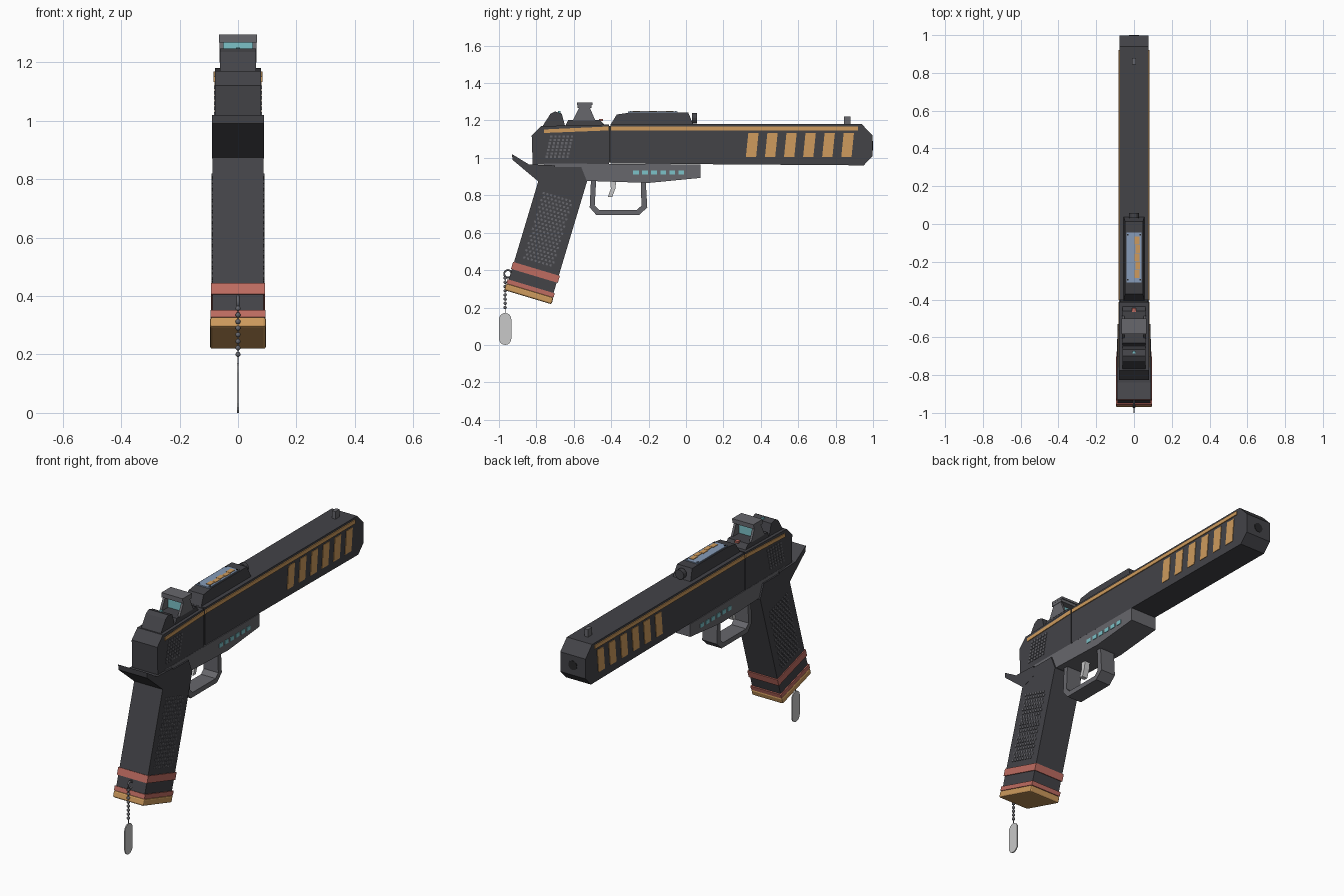
import bpy, bmesh, math
from mathutils import Matrix

old = bpy.data.objects.get("Cube")
if old:
    bpy.data.objects.remove(old, do_unlink=True)


def material(name, r, g, b):
    m = bpy.data.materials.new(name)
    m.diffuse_color = (r, g, b, 1)
    m.use_nodes = True
    m.node_tree.nodes["Principled BSDF"].inputs["Base Color"].default_value = (r, g, b, 1)
    return m


DARK = material("dark_gunmetal", .056, .056, .064)
BLACK = material("black", .02, .02, .022)
GREY = material("mid_grey", .135, .135, .15)
GOLD = material("gold", .62, .33, .11)
RED = material("coral_red", .52, .15, .12)
TEAL = material("teal", .2, .54, .58)
BLUE = material("panel_blue", .24, .33, .48)
SILVER = material("silver", .58, .58, .58)


def finish(name, bm, mat, smooth=False):
    bmesh.ops.recalc_face_normals(bm, faces=bm.faces)
    me = bpy.data.meshes.new(name)
    for f in bm.faces:
        f.smooth = smooth
    bm.to_mesh(me)
    bm.free()
    me.materials.append(mat)
    ob = bpy.data.objects.new(name, me)
    bpy.context.collection.objects.link(ob)
    return ob


def add_prism(bm, pts, x0, x1):
    """Side profile in (y, z), extruded along x."""
    a = [bm.verts.new((x0, y, z)) for y, z in pts]
    b = [bm.verts.new((x1, y, z)) for y, z in pts]
    bm.faces.new(a)
    bm.faces.new(b[::-1])
    for i in range(len(pts)):
        j = (i + 1) % len(pts)
        bm.faces.new((a[i], b[i], b[j], a[j]))


def prism(name, pts, half, mat, bevel=0):
    bm = bmesh.new()
    add_prism(bm, pts, -half, half)
    ob = finish(name, bm, mat)
    if bevel:
        mod = ob.modifiers.new("Bevel", "BEVEL")
        mod.width, mod.segments = bevel, 2
    return ob


def side_plates(name, profiles, x0, x1, mat):
    """The same raised plates on both sides."""
    bm = bmesh.new()
    for pts in profiles:
        for s in (1, -1):
            add_prism(bm, pts, s * x0, s * x1)
    return finish(name, bm, mat)


def rect(y0, y1, z0, z1):
    return [(y0, z0), (y1, z0), (y1, z1), (y0, z1)]


def cylinder(name, y, z, r, depth, mat):
    bm = bmesh.new()
    bmesh.ops.create_cone(bm, cap_ends=True, segments=16, radius1=r, radius2=r, depth=depth,
                          matrix=Matrix.Translation((0, y, z)) @ Matrix.Rotation(math.pi / 2, 4, "X"))
    return finish(name, bm, mat)


# Slide, in two parts with a thin gap
prism("front_slide", [(-.403, .97), (.95, .96), (.998, 1.01), (.998, 1.12), (.94, 1.18), (-.403, 1.18)], .078, DARK)
prism("rear_slide", [(-.412, .965), (-.82, .965), (-.825, 1.12), (-.775, 1.17), (-.412, 1.178)], .079, DARK)
prism("slide_core", rect(-.43, -.39, .975, 1.17), .074, BLACK)
cylinder("muzzle", .997, 1.065, .026, .006, BLACK)

# Gold markings on the slide
side_plates("slide_stripes", [[(y, 1.005), (y + .055, 1.005), (y + .068, 1.133), (y + .013, 1.133)]
                              for y in (.32 + .102 * i for i in range(6))], .077, .081, GOLD)
side_plates("slide_lines", [rect(-.403, .92, 1.147, 1.168),
                            [(-.76, 1.133), (-.412, 1.147), (-.412, 1.168), (-.76, 1.152)]], .077, .083, GOLD)
side_plates("slide_grip_dots", [rect(y, y + .012, z, z + .012)
                                for i in range(6) for j in range(7)
                                for y, z in [(-.75 + .022 * i + .004 * j, 1.0 + .018 * j)]], .078, .082, GREY)

# Frame with lights
prism("frame", [(-.76, .97), (-.76, .94), (-.53, .877), (-.2, .866), (.077, .893), (.077, .965)], .08, GREY)
side_plates("frame_lights", [rect(y, y + .031, .91, .932)
                             for y in (-.283 + .0485 * i for i in range(6))], .079, .083, TEAL)
prism("rear_tang", [(-.93, 1.02), (-.84, .965), (-.7, .96), (-.7, .9), (-.785, .87), (-.928, .99)], .089, DARK)

# Trigger and guard
prism("trigger_guard", [(-.508, .885), (-.515, .735), (-.48, .695), (-.25, .695), (-.207, .735), (-.215, .872),
                        (-.242, .872), (-.238, .745), (-.262, .722), (-.465, .722), (-.488, .745), (-.48, .885)],
      .045, GREY)
prism("trigger", [(-.405, .885), (-.372, .885), (-.378, .835), (-.395, .79), (-.418, .79), (-.402, .835)],
      .016, SILVER)

# Slanted grip, laid out across (u) and down (v)
TILT = math.radians(16.7)


def g(u, v):
    return (-.786 + u * math.cos(TILT) - v * math.sin(TILT), .888 - u * math.sin(TILT) - v * math.cos(TILT))


def slab(u0, u1, v0, v1):
    return [g(u0, v0), g(u1, v0), g(u1, v1), g(u0, v1)]


prism("grip", [g(0, 0), (-.75, .95), (-.56, .95), g(.25, -.06), g(.25, .58), g(0, .58)], .088, DARK)
side_plates("grip_dots", [slab(u, u + .011, v, v + .011)
                          for i in range(8) for j in range(19)
                          for u, v in [(.04 + .021 * i + .01 * (j % 2), .06 + .02 * j)]], .087, .091, GREY)
prism("upper_grip_band", slab(-.005, .256, .465, .504), .093, RED)
prism("lower_grip_band", slab(-.006, .257, .562, .586), .094, RED)
prism("base_plate", slab(-.007, .257, .586, .623), .096, GOLD, .008)

# Raised top module, narrower at its top
module = prism("top_module", [(-.405, 1.175), (-.37, 1.232), (-.3, 1.242), (.012, 1.242), (.04, 1.175)], .055, DARK)
for v in module.data.vertices:
    if v.co.z > 1.2:
        v.co.x *= .85
prism("module_panel", rect(-.31, -.045, 1.24, 1.247), .04, BLUE)
bm = bmesh.new()
for k in range(5):
    y = -.285 + .044 * k
    add_prism(bm, rect(y, y + .042, 1.246, 1.25), .002 + .006 * (k % 2), .028 + .004 * (k % 2))
finish("panel_strip", bm, GOLD)
bm = bmesh.new()
for x in (-.033, .033):
    for y in (-.3, -.06):
        add_prism(bm, rect(y, y + .008, 1.246, 1.25), x - .004, x + .004)
finish("panel_screws", bm, BLACK)
cylinder("module_knob", .045, 1.212, .027, .025, DARK)

# Optic with lens
prism("optic_base", [(-.645, 1.17), (-.63, 1.203), (-.46, 1.203), (-.43, 1.17)], .062, DARK)
side_plates("optic_walls", [[(-.605, 1.2), (-.485, 1.2), (-.515, 1.27), (-.57, 1.27)]], .05, .063, GREY)
prism("optic_cap", rect(-.58, -.505, 1.268, 1.295), .065, GREY)
prism("optic_lens", rect(-.546, -.54, 1.2, 1.28), .051, TEAL)
prism("optic_cap_lip", rect(-.582, -.5, 1.283, 1.295), .0655, GREY)
prism("optic_light", rect(-.465, -.445, 1.196, 1.207), .011, RED)

# Rear and front sights
prism("rear_sight", [(-.77, 1.165), (-.725, 1.235), (-.7, 1.248), (-.665, 1.238), (-.645, 1.165)], .061, DARK)
prism("rear_sight_light", rect(-.685, -.672, 1.24, 1.25), .007, TEAL)
prism("front_sight", rect(.845, .88, 1.175, 1.222), .011, GREY)

# Charm: ring, bead chain and tag
bpy.ops.mesh.primitive_torus_add(location=(0, -.952, .38), rotation=(0, math.pi / 2, 0), major_radius=.02,
                                 minor_radius=.005, major_segments=20, minor_segments=8)
ring = bpy.context.object
ring.name = "charm_ring"
ring.data.materials.append(GREY)
bpy.ops.object.shade_smooth()
bm = bmesh.new()
for k in range(8):
    bmesh.ops.create_uvsphere(bm, u_segments=10, v_segments=6, radius=.009,
                              matrix=Matrix.Translation((0, -.967, .2 + .0225 * k)))
finish("charm_beads", bm, GREY, True)
prism("charm_link", rect(-.969, -.965, .165, .37), .002, GREY)
arc = [math.pi * k / 8 for k in range(9)]
prism("charm_tag", [(-.967 + .033 * math.cos(a), .138 + .033 * math.sin(a)) for a in arc]
      + [(-.967 - .033 * math.cos(a), .033 - .033 * math.sin(a)) for a in arc], .003, SILVER)
